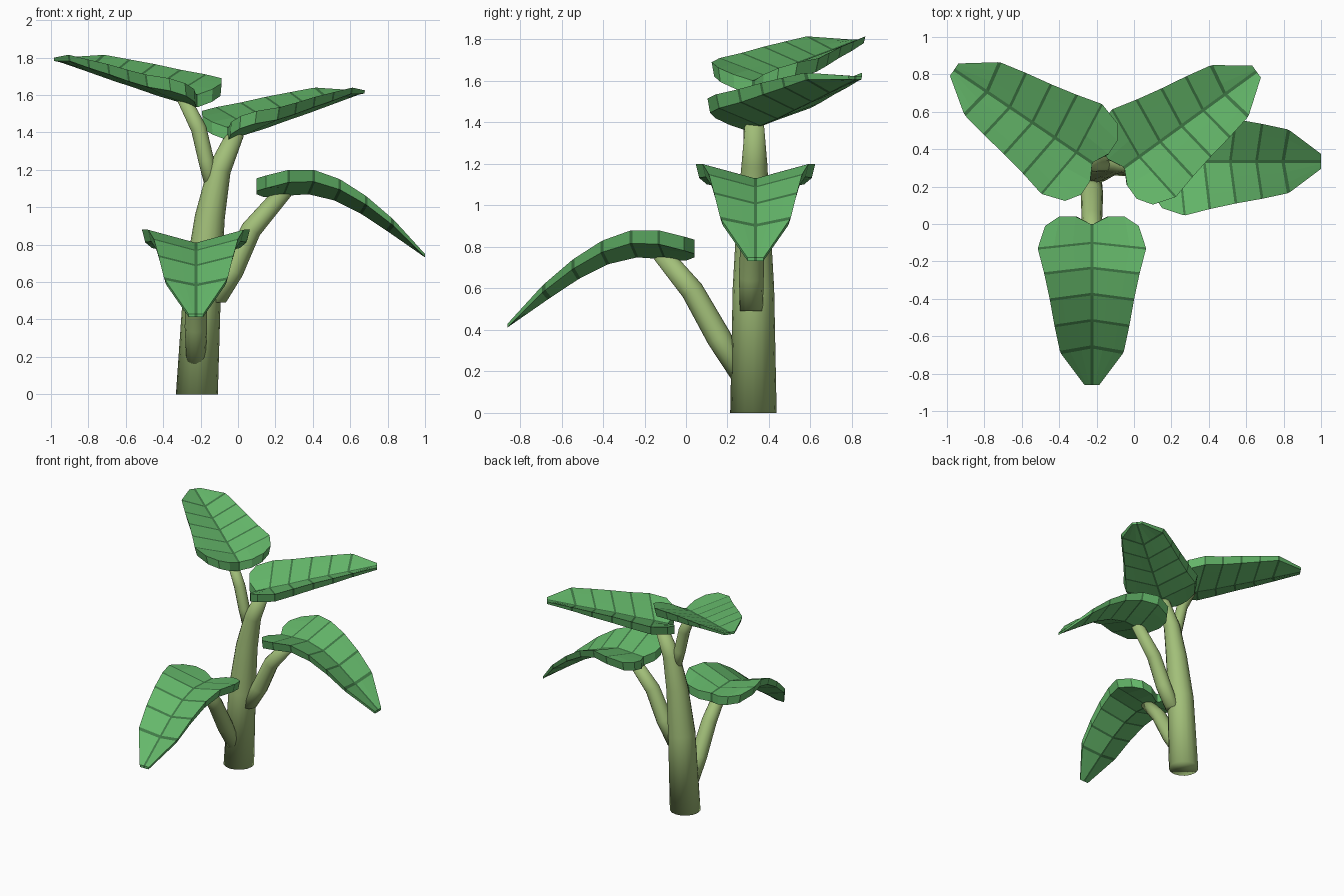
import bpy
import bmesh
import math
from mathutils import Vector

cube = bpy.data.objects.get("Cube")
if cube:
    bpy.data.objects.remove(cube)


def material(name, rgb):
    mat = bpy.data.materials.new(name)
    mat.use_nodes = True
    mat.diffuse_color = (*rgb, 1)
    mat.node_tree.nodes["Principled BSDF"].inputs["Base Color"].default_value = (*rgb, 1)
    return mat


LEAF = material("leaf green", (0.13, 0.48, 0.145))
VEIN = material("vein dark green", (0.05, 0.19, 0.06))
STEM = material("stem olive green", (0.36, 0.52, 0.19))


def finish(name, bm, mats, smooth=False):
    bmesh.ops.recalc_face_normals(bm, faces=bm.faces)
    for f in bm.faces:
        f.smooth = smooth
    mesh = bpy.data.meshes.new(name)
    bm.to_mesh(mesh)
    bm.free()
    for m in mats:
        mesh.materials.append(m)
    obj = bpy.data.objects.new(name, mesh)
    bpy.context.collection.objects.link(obj)
    return obj


# Tapered tube through (x, y, z, radius) points, starting with a level ring
def tube(name, points, sides=12):
    bm = bmesh.new()
    pos = [Vector(p[:3]) for p in points]
    rings = []
    for i, p in enumerate(points):
        tangent = pos[min(i + 1, len(pos) - 1)] - pos[i - 1] if i else Vector((0, 0, 1))
        turn = Vector((0, 0, 1)).rotation_difference(tangent.normalized())
        ring = []
        for k in range(sides):
            a = math.tau * k / sides
            ring.append(bm.verts.new(pos[i] + turn @ Vector((math.cos(a), math.sin(a), 0)) * p[3]))
        rings.append(ring)
    for a, b in zip(rings, rings[1:]):
        for k in range(sides):
            n = (k + 1) % sides
            bm.faces.new((a[k], a[n], b[n], b[k]))
    bm.faces.new(rings[0])
    bm.faces.new(rings[-1])
    return finish(name, bm, [STEM], smooth=True)


# Leaf outline: position along the midrib and half width
OUTLINE = [(0, 0.25), (0.10, 0.29), (0.235, 0.255), (0.375, 0.225),
           (0.515, 0.2), (0.655, 0.17), (0.86, 0.04)]
# Midrib height and edge lift at each outline station
DROOPING = [(0, 0.05), (0.005, 0.075), (0.01, 0.07), (-0.03, 0.06),
            (-0.11, 0.05), (-0.215, 0.035), (-0.37, 0)]
RISING = [(0, 0.09), (0.025, 0.085), (0.055, 0.08), (0.09, 0.075),
          (0.12, 0.07), (0.15, 0.065), (0.2, 0)]
LOBE = {0: 0, 1: -0.04, 2: -0.04, 3: 0.01}
HALF_VEIN = 0.008


def lerp_rows(t, profile):
    i = min(int(t), len(OUTLINE) - 2)
    f = t - i
    a, b = OUTLINE[i] + profile[i], OUTLINE[i + 1] + profile[i + 1]
    return [x + (y - x) * f for x, y in zip(a, b)]


def leaf(name, origin, azimuth, profile, length=1.0):
    last = len(OUTLINE) - 1
    # Each inner station is split into two rows that bound a cross vein
    stations = [0] + [i + s * 0.05 for i in range(1, last) for s in (-1, 1)] + [last]
    bm = bmesh.new()
    ca, sa = math.cos(azimuth), math.sin(azimuth)
    top, bottom = [], []
    for t in stations:
        u, w, h, lift = lerp_rows(t, profile)
        thick = 0.068 - 0.05 * (t / last) ** 2
        for grid, drop, shrink in ((top, 0, 1), (bottom, thick, 0.94)):
            row = []
            for c in (-3, -2, -1, 0, 0.5, 1, 2, 3):
                side = -1 if c <= 0 else 1
                step = int(abs(c))
                frac = (HALF_VEIN / w, 0.35, 0.7, 1)[step]
                along = u + (LOBE[step] if t == 0 else 0.03 * frac if t < last else 0)
                along *= length
                v = side * frac * w * shrink
                row.append(bm.verts.new((origin[0] + ca * along - sa * v,
                                         origin[1] + sa * along + ca * v,
                                         origin[2] + h + lift * frac - drop)))
            grid.append(row)

    def face(verts, vein):
        bm.faces.new(verts).material_index = int(vein)

    cols = len(top[0]) - 1
    for r in range(len(stations) - 1):
        cross = r % 2 == 1
        for c in range(cols):
            for g in (top, bottom):
                face((g[r][c], g[r][c + 1], g[r + 1][c + 1], g[r + 1][c]), cross or c == cols // 2)
        for c in (0, cols):
            face((top[r][c], top[r + 1][c], bottom[r + 1][c], bottom[r][c]), cross)
    for r in (0, -1):
        for c in range(cols):
            face((top[r][c], top[r][c + 1], bottom[r][c + 1], bottom[r][c]), c == cols // 2)
    return finish(name, bm, [LEAF, VEIN])


# Trunk and branches
tube("trunk", [(-0.22, 0.325, 0, 0.112), (-0.19, 0.325, 0.6, 0.1),
               (-0.15, 0.325, 0.95, 0.08), (-0.1, 0.33, 1.2, 0.062), (-0.01, 0.33, 1.4, 0.045)], 16)
tube("front_branch", [(-0.225, 0.27, 0.16, 0.05), (-0.225, 0.16, 0.36, 0.06),
                      (-0.225, 0.03, 0.59, 0.055), (-0.225, -0.12, 0.77, 0.045)])
tube("left_branch", [(-0.12, 0.315, 0.49, 0.055), (-0.03, 0.315, 0.66, 0.06),
                     (0.07, 0.32, 0.88, 0.055), (0.25, 0.33, 1.09, 0.045)])
tube("upper_branch", [(-0.135, 0.325, 1.1, 0.04), (-0.17, 0.32, 1.25, 0.042),
                      (-0.21, 0.32, 1.42, 0.042), (-0.29, 0.34, 1.58, 0.036)])

# Leaves
leaf("front_leaf", (-0.225, 0.0, 0.80), math.radians(-90), DROOPING)
leaf("left_leaf", (0.14, 0.335, 1.12), 0, DROOPING)
leaf("upper_right_leaf", (-0.22, 0.325, 1.6), math.radians(146), RISING, 1.04)
leaf("upper_left_leaf", (-0.055, 0.3, 1.425), math.radians(36), RISING, 1.02)
